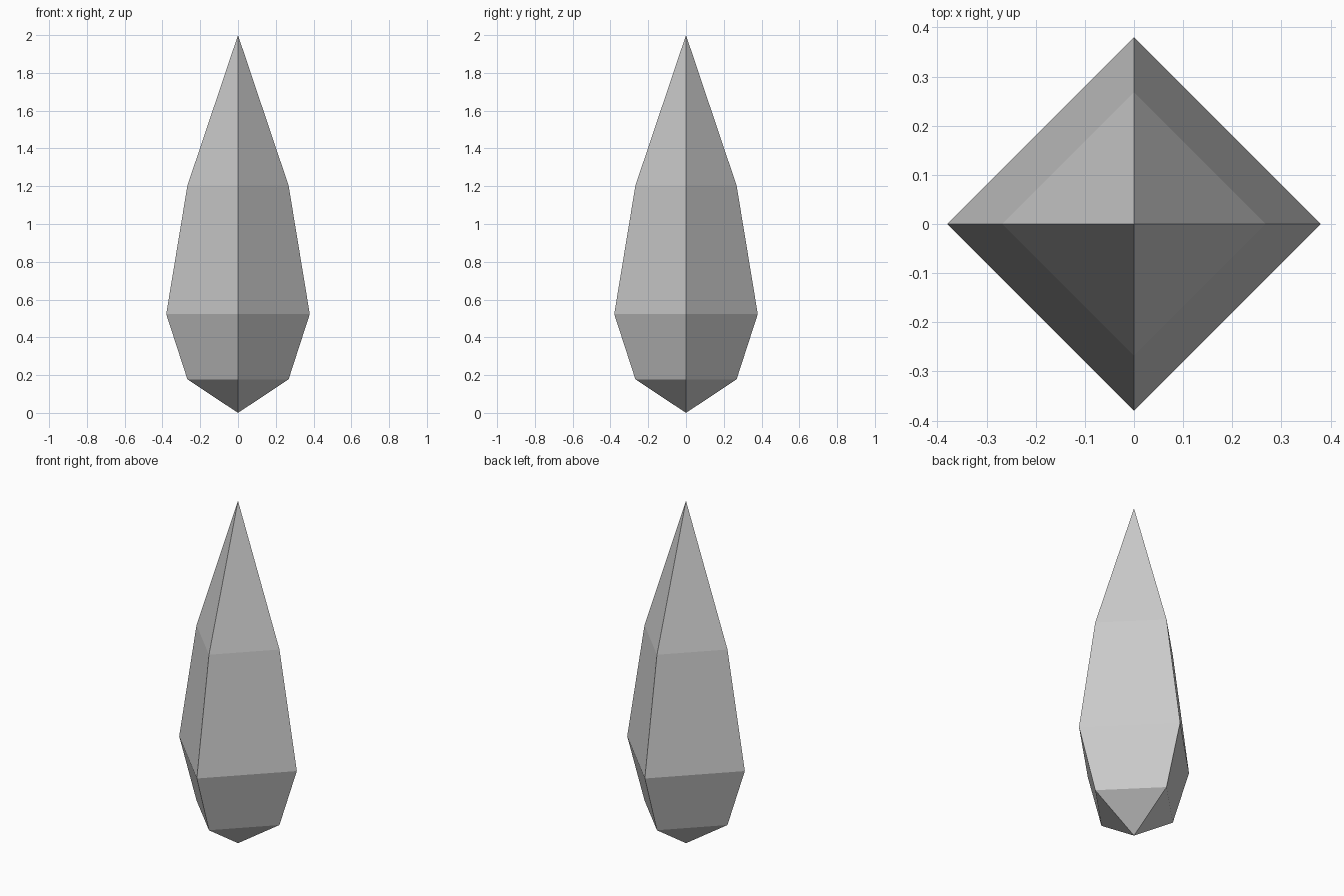
import bpy, bmesh
from math import cos, sin, pi

if "Cube" in bpy.data.objects:
    bpy.data.objects.remove(bpy.data.objects["Cube"])

SIDES = 4
TIP_BOTTOM, TIP_TOP = 0.0, 2.0
# (radius, height) of each ring of the crystal
PROFILE = [(0.268, 0.178), (0.38, 0.523), (0.268, 1.203)]

bm = bmesh.new()

# square rings with corners on the axes
rings = [[bm.verts.new((r * cos(2 * pi * i / SIDES), r * sin(2 * pi * i / SIDES), z))
          for i in range(SIDES)] for r, z in PROFILE]
bottom = bm.verts.new((0, 0, TIP_BOTTOM))
top = bm.verts.new((0, 0, TIP_TOP))

# side facets and pointed ends
for i in range(SIDES):
    j = (i + 1) % SIDES
    for low, high in zip(rings, rings[1:]):
        bm.faces.new((low[i], low[j], high[j], high[i]))
    bm.faces.new((rings[0][j], rings[0][i], bottom))
    bm.faces.new((rings[-1][i], rings[-1][j], top))

bmesh.ops.recalc_face_normals(bm, faces=bm.faces)
mesh = bpy.data.meshes.new("crystal")
bm.to_mesh(mesh)
bm.free()
bpy.context.collection.objects.link(bpy.data.objects.new("crystal", mesh))
